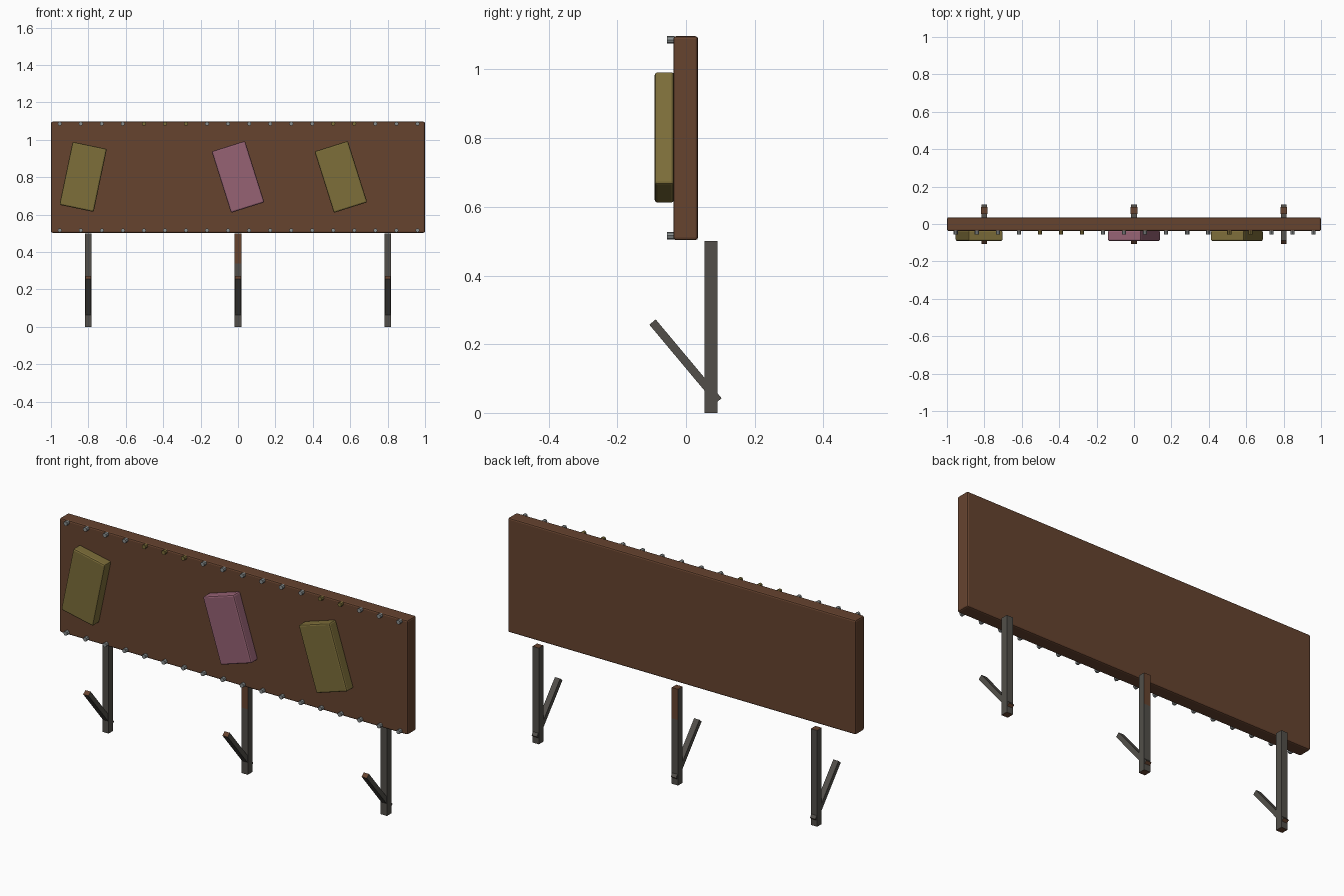
import bpy, bmesh, math
from mathutils import Matrix, Vector

cube = bpy.data.objects.get("Cube")
if cube:
    bpy.data.objects.remove(cube, do_unlink=True)


def material(name, rgb):
    m = bpy.data.materials.new(name)
    m.use_nodes = True
    m.diffuse_color = (*rgb, 1)
    m.node_tree.nodes["Principled BSDF"].inputs["Base Color"].default_value = (*rgb, 1)
    return m


BROWN = material("brown wood", (0.133, 0.056, 0.028))
OLIVE = material("olive", (0.205, 0.156, 0.042))
PINK = material("dusty pink", (0.305, 0.122, 0.174))
GREY = material("dark grey metal", (0.084, 0.078, 0.067))
STEEL = material("light steel", (0.26, 0.28, 0.28))


def finish(name, bm, mats, location, rotation=(0, 0, 0)):
    mesh = bpy.data.meshes.new(name)
    bm.to_mesh(mesh)
    bm.free()
    for m in mats:
        mesh.materials.append(m)
    ob = bpy.data.objects.new(name, mesh)
    ob.location, ob.rotation_euler = location, rotation
    bpy.context.collection.objects.link(ob)
    return ob


def box(size):
    bm = bmesh.new()
    bmesh.ops.create_cube(bm, size=1)
    bmesh.ops.scale(bm, vec=size, verts=bm.verts)
    return bm


def bevel(ob, width, segments):
    mod = ob.modifiers.new("soft edges", "BEVEL")
    mod.width, mod.segments = width, segments


def bar(name, size, location, tilt=0, brown_above=None):
    """Grey bar with brown ends; optionally brown front and back above a height."""
    bm = box(size)
    if brown_above is not None:
        bmesh.ops.bisect_plane(bm, geom=bm.verts[:] + bm.edges[:] + bm.faces[:],
                               plane_co=(0, 0, brown_above), plane_no=(0, 0, 1))
    bm.normal_update()
    for f in bm.faces:
        is_end = abs(f.normal.z) > 0.9
        upper = (brown_above is not None and abs(f.normal.y) > 0.9
                 and f.calc_center_median().z > brown_above)
        f.material_index = int(is_end or upper)
    return finish(name, bm, [GREY, BROWN], location, (tilt, 0, 0))


# Board
board = finish("board", box((2, 0.072, 0.594)), [BROWN], (0, -0.001, 0.8))
bevel(board, 0.008, 2)

# Pads on the front, each turned in the plane of the board
for name, x, turn, mat in (("right_pad", -0.828, 11.8, OLIVE),
                           ("middle_pad", 0, -17.5, PINK),
                           ("left_pad", 0.55, -17.5, OLIVE)):
    pad = finish(name, box((0.187, 0.056, 0.344)), [mat], (x, -0.063, 0.802),
                 (0, math.radians(turn), 0))
    bevel(pad, 0.008, 2)

# Rows of studs along the top and bottom edges
for row, z in (("top", 1.086), ("bottom", 0.516)):
    for i in range(18):
        bm = bmesh.new()
        bmesh.ops.create_cone(bm, cap_ends=True, segments=8, radius1=0.011,
                              radius2=0.011, depth=0.022,
                              matrix=Matrix.Rotation(math.pi / 2, 4, "X"))
        painted = row == "top" and i in (4, 5, 6, 13, 14)
        finish(f"{row}_stud_{i + 1}", bm, [OLIVE if painted else STEEL],
               (-0.953 + i * 0.1125, -0.045, z))

# Posts with slanted struts
strut_top, strut_foot = Vector((0, -0.0975, 0.2645)), Vector((0, 0.0945, 0.035))
axis = strut_top - strut_foot
tilt = math.atan2(-axis.y, axis.z)
for side, x in (("right", -0.8), ("middle", 0), ("left", 0.8)):
    bar(f"{side}_post", (0.036, 0.037, 0.5), (x, 0.073, 0.25),
        brown_above=0.09 if side == "middle" else None)
    mid = (strut_top + strut_foot) / 2
    bar(f"{side}_strut", (0.03, 0.024, axis.length), (x, mid.y, mid.z), tilt)
